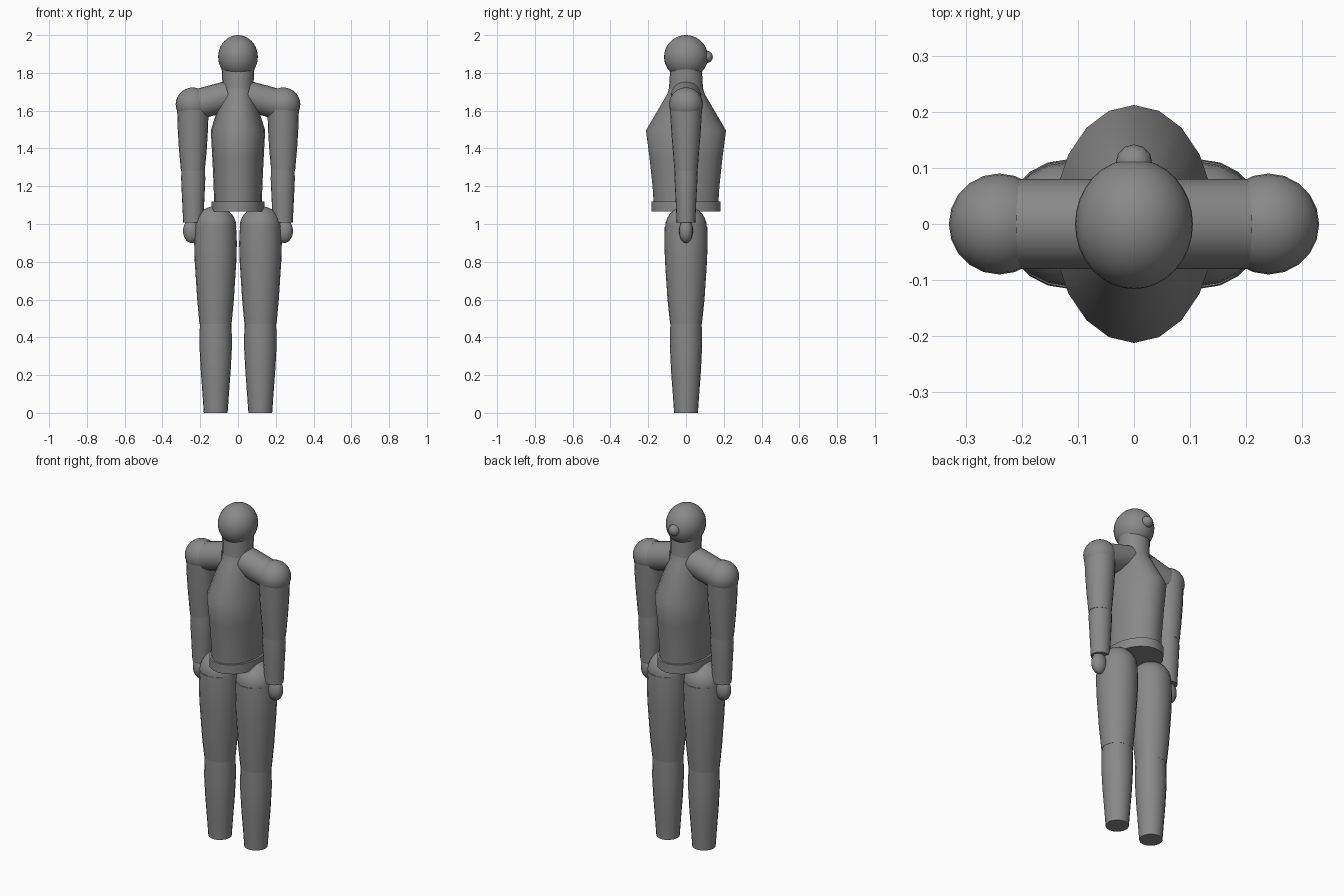
import bpy, bmesh, math
from mathutils import Vector

if "Cube" in bpy.data.objects:
    bpy.data.objects.remove(bpy.data.objects["Cube"])

grey = bpy.data.materials.new("plain grey")
grey.diffuse_color = (0.25, 0.25, 0.25, 1)
grey.use_nodes = True
grey.node_tree.nodes["Principled BSDF"].inputs["Base Color"].default_value = grey.diffuse_color


def finish(name, bm):
    """Turn a bmesh into a smooth object with sharp rims."""
    bmesh.ops.recalc_face_normals(bm, faces=bm.faces)
    mesh = bpy.data.meshes.new(name)
    bm.to_mesh(mesh)
    bm.free()
    mesh.materials.append(grey)
    ob = bpy.data.objects.new(name, mesh)
    bpy.context.collection.objects.link(ob)
    bpy.ops.object.select_all(action='DESELECT')
    ob.select_set(True)
    bpy.context.view_layer.objects.active = ob
    bpy.ops.object.shade_smooth_by_angle(angle=math.radians(40))
    return ob


def loft(name, rings, x=0, sides=20):
    """Capped tube through elliptical rings given as (z, x radius, y radius)."""
    bm = bmesh.new()
    loops = []
    for z, rx, ry in rings:
        loops.append([bm.verts.new((x + rx * math.cos(a), ry * math.sin(a), z))
                      for a in (2 * math.pi * i / sides for i in range(sides))])
    for a, b in zip(loops, loops[1:]):
        for i in range(sides):
            j = (i + 1) % sides
            bm.faces.new((a[i], a[j], b[j], b[i]))
    bm.faces.new(loops[0])
    bm.faces.new(loops[-1])
    return finish(name, bm)


def ball(name, centre, radii, segments=20, rings=14):
    bm = bmesh.new()
    bmesh.ops.create_uvsphere(bm, u_segments=segments, v_segments=rings, radius=1)
    bmesh.ops.scale(bm, vec=radii, verts=bm.verts)
    bmesh.ops.translate(bm, vec=centre, verts=bm.verts)
    return finish(name, bm)


def rod(name, start, end, radius, sides=20):
    start, end = Vector(start), Vector(end)
    bm = bmesh.new()
    bmesh.ops.create_cone(bm, cap_ends=True, segments=sides, radius1=radius,
                          radius2=radius, depth=(end - start).length)
    ob = finish(name, bm)
    ob.location = (start + end) / 2
    ob.rotation_euler = (end - start).to_track_quat('Z', 'Y').to_euler()
    return ob


# Head, with the nose on the +y side
ball("head", (0, 0, 1.885), (0.105, 0.116, 0.115), 32, 20)
ball("nose", (0, 0.108, 1.885), (0.033, 0.034, 0.033), 12, 10)

# Neck, torso and waist band
loft("neck", [(1.66, 0.083, 0.095), (1.72, 0.081, 0.09), (1.83, 0.087, 0.083)])
loft("torso", [(1.09, 0.126, 0.17), (1.2, 0.129, 0.177), (1.35, 0.136, 0.193),
               (1.495, 0.144, 0.212), (1.69, 0.083, 0.098), (1.72, 0.08, 0.09)])
loft("waist_band", [(1.065, 0.14, 0.183), (1.12, 0.14, 0.183)])

for side, s in (("left", -1), ("right", 1)):
    # Arm
    rod(side + "_collar", (s * 0.05, 0, 1.678), (s * 0.24, 0, 1.627), 0.08)
    ball(side + "_shoulder", (s * 0.24, 0, 1.633), (0.09, 0.09, 0.09))
    loft(side + "_upper_arm", [(1.28, 0.063, 0.061), (1.4, 0.074, 0.071),
                               (1.5, 0.08, 0.079), (1.63, 0.084, 0.086)], s * 0.239)
    loft(side + "_forearm", [(1.008, 0.053, 0.049), (1.15, 0.06, 0.056),
                             (1.24, 0.064, 0.061), (1.3, 0.062, 0.06)], s * 0.237)
    ball(side + "_hand", (s * 0.245, 0, 0.963), (0.046, 0.037, 0.064), 16, 12)
    # Leg
    ball(side + "_hip", (s * 0.119, 0, 0.985), (0.11, 0.11, 0.11))
    loft(side + "_thigh", [(0.47, 0.085, 0.084), (0.6, 0.097, 0.098), (0.8, 0.11, 0.111),
                           (0.9, 0.113, 0.115), (0.985, 0.109, 0.113)], s * 0.119)
    loft(side + "_shin", [(0, 0.063, 0.063), (0.1, 0.07, 0.07), (0.22, 0.079, 0.079),
                          (0.35, 0.086, 0.085), (0.48, 0.084, 0.083)], s * 0.118)
